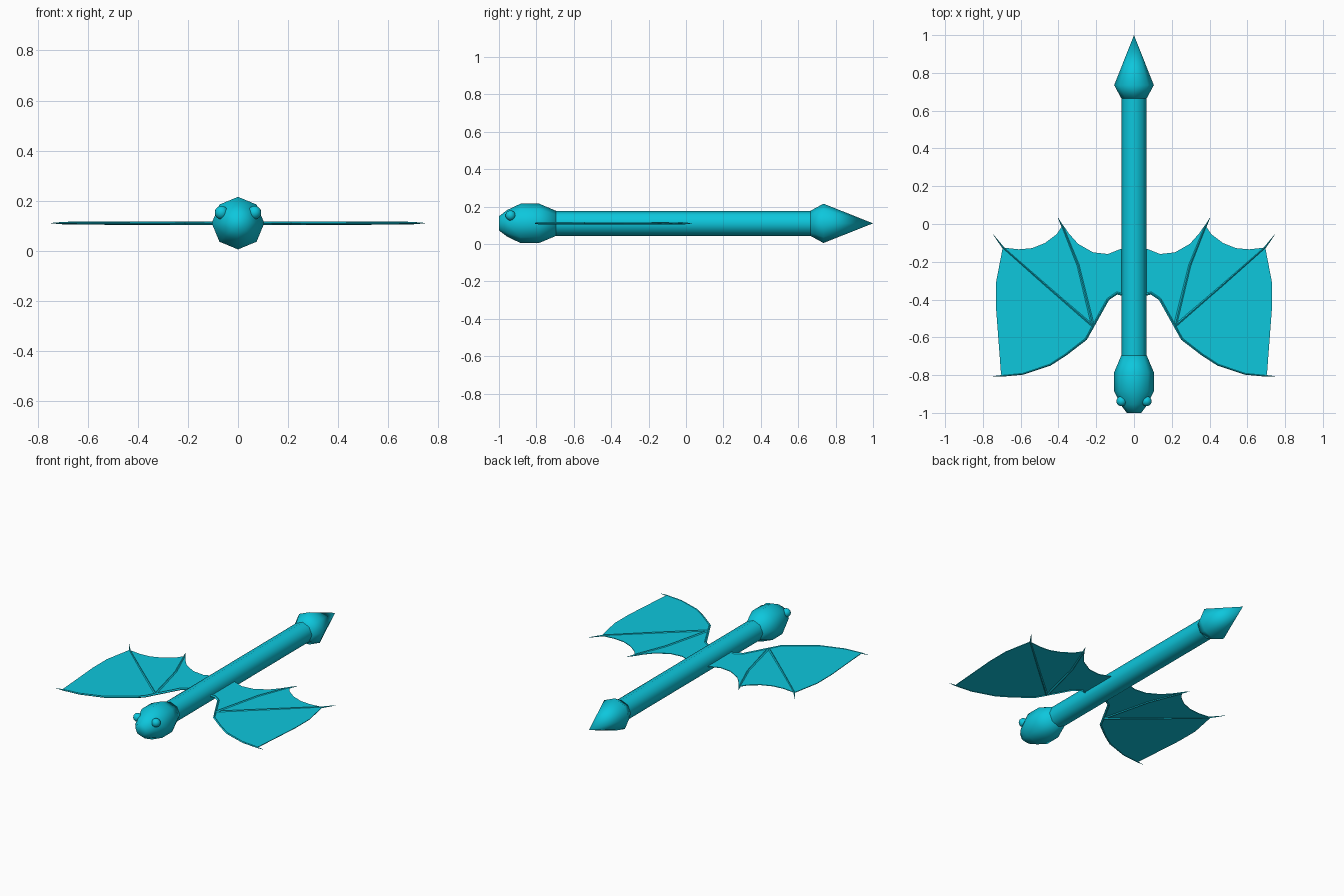
import bpy, bmesh
from math import sin, cos, pi, radians
from mathutils import Vector

cube = bpy.data.objects.get("Cube")
if cube:
    bpy.data.objects.remove(cube, do_unlink=True)

MID = 0.11  # height of the body axis
SIDES = 8

cyan = bpy.data.materials.new("bright cyan")
cyan.use_nodes = True
cyan.diffuse_color = (0.004, 0.57, 0.72, 1)
cyan.node_tree.nodes["Principled BSDF"].inputs["Base Color"].default_value = cyan.diffuse_color


def add_object(name, bm, smooth_angle=None):
    bmesh.ops.recalc_face_normals(bm, faces=bm.faces)
    mesh = bpy.data.meshes.new(name)
    bm.to_mesh(mesh)
    bm.free()
    mesh.materials.append(cyan)
    obj = bpy.data.objects.new(name, mesh)
    bpy.context.collection.objects.link(obj)
    if smooth_angle:
        bpy.ops.object.select_all(action='DESELECT')
        obj.select_set(True)
        bpy.context.view_layer.objects.active = obj
        bpy.ops.object.shade_smooth_by_angle(angle=radians(smooth_angle))
    return obj


def lathe(name, profile):
    """Closed solid around the body axis from (y, radius) pairs."""
    bm = bmesh.new()
    rings = [[bm.verts.new((r * sin(2 * pi * i / SIDES), y, MID + r * cos(2 * pi * i / SIDES)))
              for i in range(SIDES)] for y, r in profile]
    for a, b in zip(rings, rings[1:]):
        for i in range(SIDES):
            j = (i + 1) % SIDES
            bm.faces.new((a[i], a[j], b[j], b[i]))
    bm.faces.new(rings[0])
    bm.faces.new(rings[-1])
    bmesh.ops.remove_doubles(bm, verts=bm.verts, dist=0.0005)
    return add_object(name, bm, 70)


def rib(name, path, width, side):
    """Thin tapered bone with a diamond section along a flat path."""
    bm = bmesh.new()
    pts = [Vector((x * side, y, MID)) for x, y in path]
    rings = []
    for i, p in enumerate(pts):
        along = (pts[min(i + 1, len(pts) - 1)] - pts[max(i - 1, 0)]).normalized()
        across = Vector((-along.y, along.x, 0))
        w = width * (1 - 0.6 * i / (len(pts) - 1))
        if i == len(pts) - 1:
            w = 0.001
        up = Vector((0, 0, min(w, 0.007)))
        rings.append([bm.verts.new(p + d) for d in (across * w, up, -across * w, -up)])
    for a, b in zip(rings, rings[1:]):
        for i in range(4):
            j = (i + 1) % 4
            bm.faces.new((a[i], a[j], b[j], b[i]))
    bm.faces.new(rings[0])
    bm.faces.new(rings[-1])
    return add_object(name, bm)


def membrane(name, outline, side, half=0.002):
    bm = bmesh.new()
    face = bm.faces.new([bm.verts.new((x * side, y, MID - half)) for x, y in outline])
    top = bmesh.ops.extrude_face_region(bm, geom=[face], use_keep_orig=True)
    verts = [g for g in top["geom"] if isinstance(g, bmesh.types.BMVert)]
    bmesh.ops.translate(bm, verts=verts, vec=(0, 0, 2 * half))
    bmesh.ops.triangulate(bm, faces=[f for f in bm.faces if len(f.verts) > 4])
    return add_object(name, bm)


# Head, body and arrow-shaped tail
lathe("head", [(-1, 0.038), (-0.955, 0.072), (-0.885, 0.105), (-0.785, 0.105), (-0.695, 0.067)])
lathe("body", [(-0.7, 0.067), (0.67, 0.067)])
lathe("tail_tip", [(0.665, 0.067), (0.735, 0.105), (1.0, 0.0)])

# Wing layout for the left side, mirrored for the right
arm = [(0.03, -0.38), (0.09, -0.365), (0.138, -0.397), (0.217, -0.54), (0.254, -0.608),
       (0.36, -0.69), (0.444, -0.745), (0.587, -0.793), (0.7, -0.804), (0.746, -0.806)]
wrist = arm[3]
long_finger = [wrist, (0.46, -0.33), (0.693, -0.125), (0.746, -0.055)]
short_finger = [wrist, (0.296, -0.217), (0.375, -0.02), (0.402, 0.032)]
trailing = [(0.704, -0.794), (0.73, -0.45), (0.73, -0.307), (0.695, -0.125),
            (0.61, -0.134), (0.54, -0.128), (0.47, -0.1), (0.41, -0.055), (0.376, -0.005),
            (0.345, -0.05), (0.296, -0.105), (0.217, -0.15), (0.138, -0.159),
            (0.07, -0.132), (0.03, -0.12)]

for label, side in (("left", 1), ("right", -1)):
    membrane(label + "_wing_membrane", arm[:-1] + trailing, side)
    rib(label + "_wing_arm", arm, 0.009, side)
    rib(label + "_wing_long_finger", long_finger, 0.009, side)
    rib(label + "_wing_short_finger", short_finger, 0.011, side)

    # Bulging eye
    bm = bmesh.new()
    bmesh.ops.create_uvsphere(bm, u_segments=16, v_segments=10, radius=0.027)
    bmesh.ops.translate(bm, verts=bm.verts, vec=(0.066 * side, -0.938, 0.152))
    add_object(label + "_eye", bm, 60)
